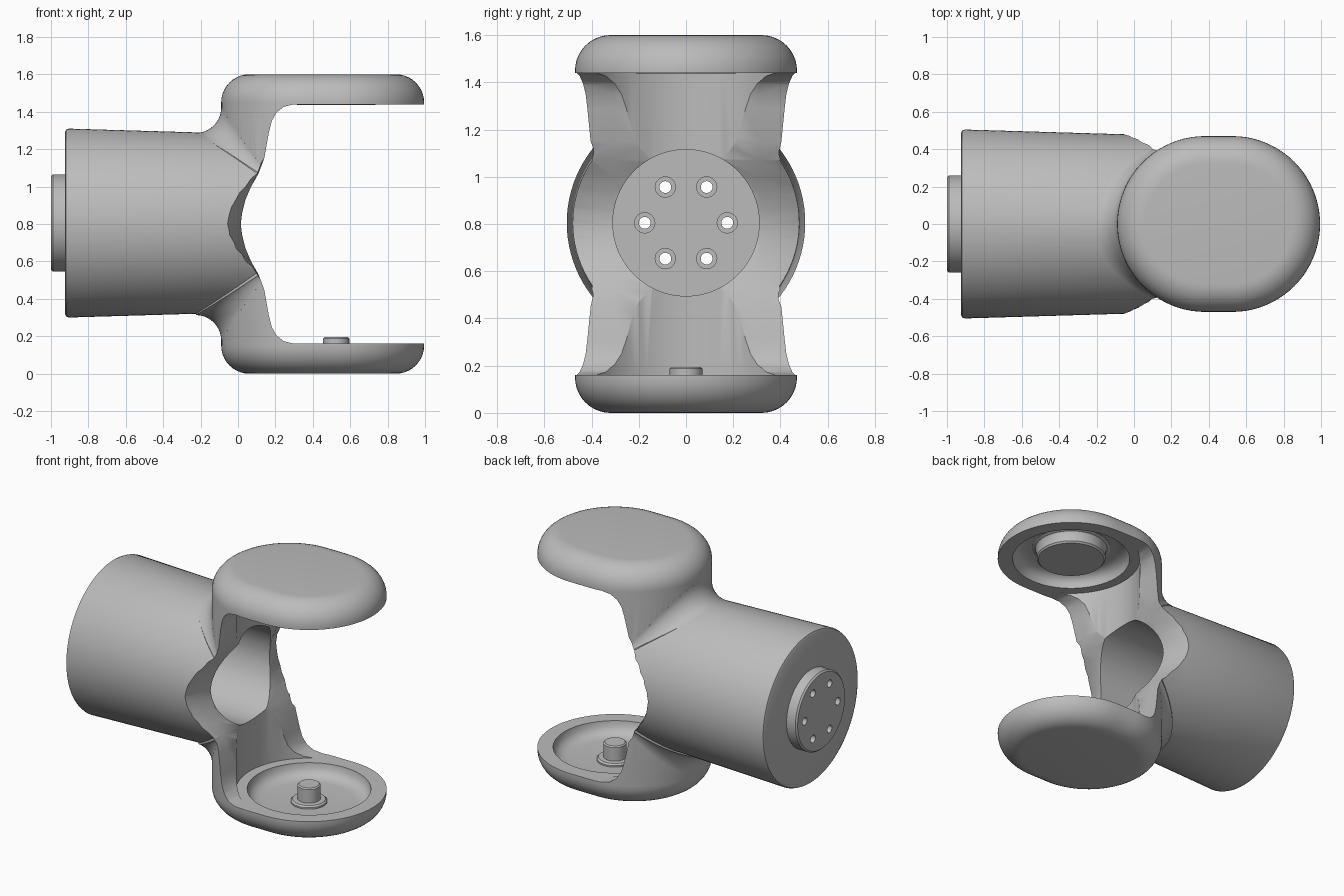
import bpy, bmesh
from math import sin, cos, pi, sqrt
from mathutils import Vector, Matrix

if "Cube" in bpy.data.objects:
    bpy.data.objects.remove(bpy.data.objects["Cube"])

grey = bpy.data.materials.new("satin grey")
grey.use_nodes = True
COLOR = (0.5, 0.5, 0.5, 1)
grey.diffuse_color = COLOR
grey.node_tree.nodes["Principled BSDF"].inputs["Base Color"].default_value = COLOR

MID = 0.8            # height of the horizontal axis
PIVOT = 0.525        # x of the vertical pivot axis
LOBE = 0.38          # x of the yoke's rear arc centre
R = 0.47             # yoke plan radius
TURN_X = Matrix.Translation((0, 0, MID + 0.005)) @ Matrix.Rotation(pi / 2, 4, 'Y')
FLIP = Matrix.Translation((0, 0, 2 * MID)) @ Matrix.Scale(-1, 4, (0, 0, 1))


def loft(name, rings, matrix=Matrix()):
    """Closed solid through rings with equal point counts."""
    bm = bmesh.new()
    loops = [[bm.verts.new(p) for p in ring] for ring in rings]
    for a, b in zip(loops, loops[1:]):
        for i in range(len(a)):
            j = (i + 1) % len(a)
            bm.faces.new((a[i], a[j], b[j], b[i]))
    bm.faces.new(loops[0])
    bm.faces.new(loops[-1])
    bm.transform(matrix)
    bmesh.ops.recalc_face_normals(bm, faces=bm.faces)
    mesh = bpy.data.meshes.new(name)
    bm.to_mesh(mesh)
    bm.free()
    obj = bpy.data.objects.new(name, mesh)
    bpy.context.collection.objects.link(obj)
    mesh.materials.append(grey)
    return obj


def lathe(name, profile, matrix=Matrix(), n=96):
    """Turn (radius, height) points about z."""
    return loft(name, [[(r * cos(2 * pi * i / n), r * sin(2 * pi * i / n), h)
                        for i in range(n)] for r, h in profile], matrix)


def combine(target, tool, operation):
    mod = target.modifiers.new("bool", 'BOOLEAN')
    mod.operation, mod.solver, mod.object = operation, 'EXACT', tool
    bpy.context.view_layer.objects.active = target
    bpy.ops.object.modifier_apply(modifier=mod.name)
    bpy.data.objects.remove(tool)


def stadium(radius, z, n=40):
    """Rounded plan outline of the yoke."""
    right = [(PIVOT + radius * cos(a), radius * sin(a), z)
             for a in (pi * (i / n - 0.5) for i in range(n + 1))]
    left = [(LOBE + radius * cos(a), radius * sin(a), z)
            for a in (pi * (i / n + 0.5) for i in range(n + 1))]
    return right + left


# Barrel with mounting flange
bracket = lathe("bracket", [
    (0.25, -1), (0.26, -0.99), (0.26, -0.925), (0.485, -0.925), (0.499, -0.919),
    (0.505, -0.905), (0.48, -0.06), (0.475, 0.3)], TURN_X)

# Yoke block with rounded top and bottom rims
ROUND = 0.15
arc = [pi / 2 * i / 10 for i in range(11)]
low = [(R - ROUND * (1 - sin(a)), ROUND * (1 - cos(a))) for a in arc]
yoke = loft("yoke", [stadium(r, z) for r, z in low] +
            [stadium(r, 2 * MID - z) for r, z in reversed(low)])
combine(bracket, yoke, 'UNION')


# Fillets blending barrel into yoke
def fillet_slice(y):
    x = LOBE - sqrt(R * R - y * y)
    z = MID + 0.003 + sqrt(0.484 ** 2 - y * y)
    r = 0.125 * (1 - (y / 0.43) ** 2) + 0.01
    curve = [(x - r + r * cos(a), y, z + r - r * sin(a)) for a in arc]
    return curve + [(x - r, y, z - 0.05), (x + 0.05, y, z - 0.05), (x + 0.05, y, z + r)]


slices = [fillet_slice(0.4 * i / 16) for i in range(-16, 17)]
for side in (Matrix(), FLIP):
    combine(bracket, loft("fillet", slices, side), 'UNION')

# Opening between the arms: waisted profile, flaring at the barrel sides
half = [(0.015, 0), (0.022, 0.06), (0.04, 0.13), (0.07, 0.2), (0.11, 0.27), (0.14, 0.35),
        (0.165, 0.49), (0.18, 0.55), (0.205, 0.595), (0.245, 0.627), (0.3, 0.64), (1.3, 0.64)]
outline = [(x, -d) for x, d in reversed(half[1:])] + half


def opening(y, flare):
    return [(x - flare * max(0, 1 - (d / 0.3) ** 2), y, MID + d) for x, d in outline]


combine(bracket, loft("opening", [opening(-0.6, 0.12), opening(-0.31, 0),
                                  opening(0.31, 0), opening(0.6, 0.12)]), 'DIFFERENCE')

# Round clearance about the pivot axis
AT_PIVOT = Matrix.Translation((PIVOT, 0, 0))
combine(bracket, lathe("clearance", [(0.44, 0.16), (0.44, 2 * MID - 0.16)], AT_PIVOT),
        'DIFFERENCE')

# Barrel bore
combine(bracket, lathe("bore", [(0.31, -0.85), (0.31, 0.3)], TURN_X), 'DIFFERENCE')

# Six counterbored screw holes
for k in range(6):
    a = k * pi / 3
    spot = Matrix.Translation((0, 0.175 * cos(a), 0.175 * sin(a))) @ TURN_X
    combine(bracket, lathe("hole", [(0.025, -1.1), (0.025, -0.88), (0.043, -0.88),
                                    (0.043, -0.8)], spot, 24), 'DIFFERENCE')

# Dished recess in each arm
dish = [(0.28, 0.075), (0.32, 0.08), (0.35, 0.097), (0.37, 0.125), (0.38, 0.2)]
for side in (Matrix(), FLIP):
    combine(bracket, lathe("dish", dish, side @ AT_PIVOT), 'DIFFERENCE')

# Pivot pin on the lower arm and bearing boss on the upper arm
pin = lathe("pivot_pin", [(0.11, 0.07), (0.11, 0.085), (0.1, 0.095), (0.07, 0.097),
                          (0.07, 0.187), (0.062, 0.195)], AT_PIVOT, 48)
boss = lathe("bearing_boss", [(0.25, 0.07), (0.25, 0.077), (0.23, 0.085), (0.222, 0.1),
                              (0.22, 0.152), (0.21, 0.163)], FLIP @ AT_PIVOT)

for obj in (bracket, pin, boss):
    bpy.ops.object.select_all(action='DESELECT')
    obj.select_set(True)
    bpy.context.view_layer.objects.active = obj
    bpy.ops.object.shade_smooth_by_angle(angle=pi / 6)
